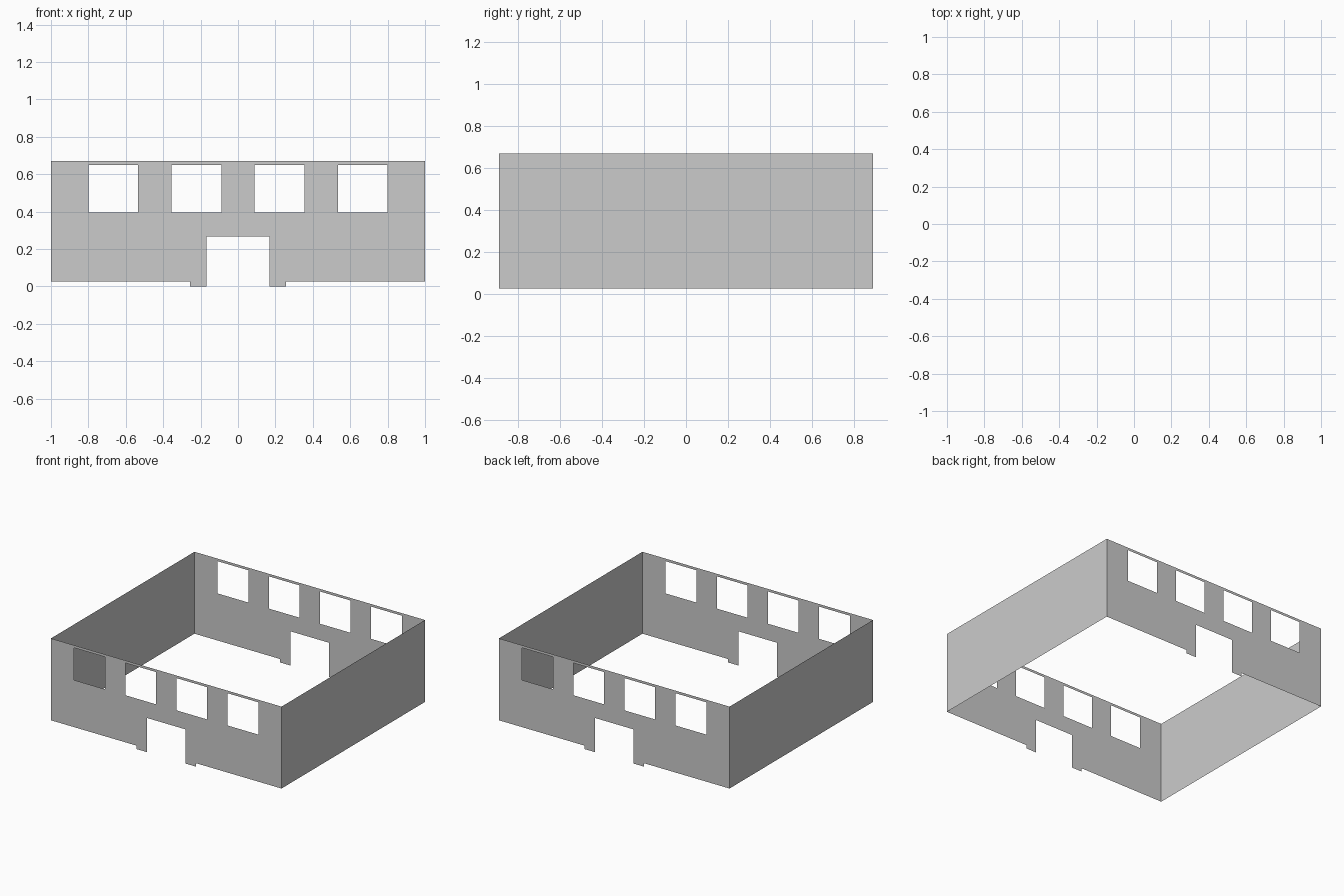
import bpy, bmesh

if "Cube" in bpy.data.objects:
    bpy.data.objects.remove(bpy.data.objects["Cube"])

HALF_X, HALF_Y = 1.0, 0.889
BASE, TOP = 0.027, 0.669
SILL, HEAD = 0.396, 0.649
DOOR_W, DOOR_H, FOOT_W = 0.168, 0.268, 0.256
WINDOW_W = 0.1333
WINDOWS = [-0.6667, -0.2222, 0.2222, 0.6667]


def in_opening(x, z):
    """True where the end wall has a window, the doorway or open space below."""
    window = SILL < z < HEAD and any(abs(x - c) < WINDOW_W for c in WINDOWS)
    door = abs(x) < DOOR_W and z < DOOR_H
    below = z < BASE and abs(x) > FOOT_W
    return window or door or below


def sheet(name, us, vs, place, skip=lambda u, v: False):
    """Flat single-sided panel made of grid cells, leaving out the openings."""
    bm = bmesh.new()
    for u0, u1 in zip(us, us[1:]):
        for v0, v1 in zip(vs, vs[1:]):
            if not skip((u0 + u1) / 2, (v0 + v1) / 2):
                corners = [(u0, v0), (u1, v0), (u1, v1), (u0, v1)]
                bm.faces.new([bm.verts.new(place(u, v)) for u, v in corners])
    bmesh.ops.remove_doubles(bm, verts=bm.verts, dist=1e-5)
    mesh = bpy.data.meshes.new(name)
    bm.to_mesh(mesh)
    bm.free()
    obj = bpy.data.objects.new(name, mesh)
    bpy.context.collection.objects.link(obj)
    return obj


# Front and back walls: four windows over a doorway with two small feet
xs = sorted([-HALF_X, HALF_X, -DOOR_W, DOOR_W, -FOOT_W, FOOT_W]
            + [c + s * WINDOW_W for c in WINDOWS for s in (-1, 1)])
zs = [0, BASE, DOOR_H, SILL, HEAD, TOP]
for name, s in (("front_wall", 1), ("back_wall", -1)):
    sheet(name, xs, zs, lambda u, v: (s * u, -s * HALF_Y, v), in_opening)

# Plain side walls
for name, s in (("right_wall", 1), ("left_wall", -1)):
    sheet(name, [-HALF_Y, HALF_Y], [BASE, TOP],
          lambda u, v: (s * HALF_X, s * u, v))
